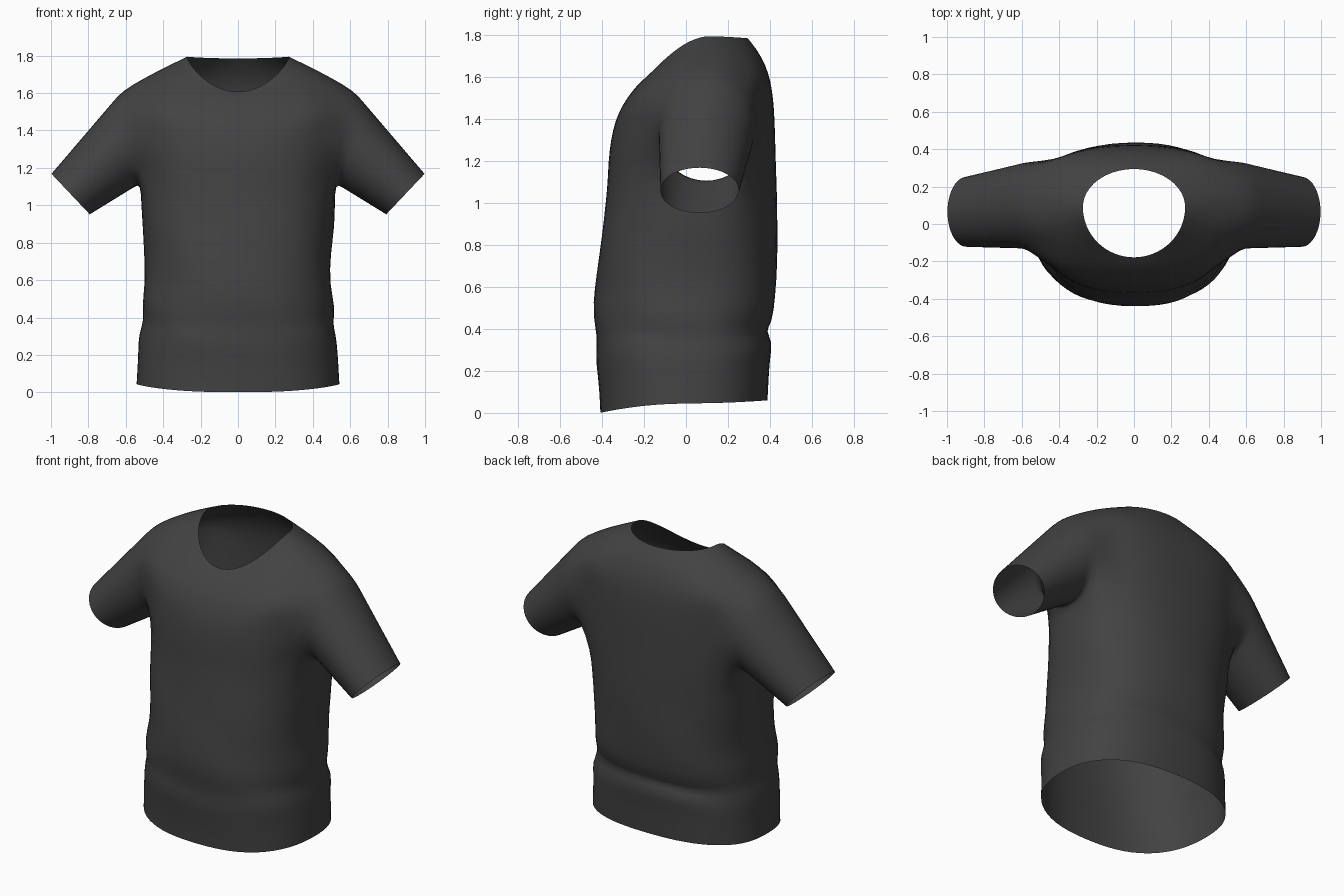
import bpy, bmesh, math
from mathutils import Vector

if "Cube" in bpy.data.objects:
    bpy.data.objects.remove(bpy.data.objects["Cube"])

SEG = 32
fabric = bpy.data.materials.new("charcoal fabric")
fabric.diffuse_color = (0.055, 0.055, 0.056, 1)
fabric.use_nodes = True
fabric.node_tree.nodes["Principled BSDF"].inputs["Base Color"].default_value = fabric.diffuse_color

# Body rings: half width, side y, front y, back y, side z, front z, back z
RINGS = [
    (0.545, 0.00, -0.41, 0.39, 0.045, 0.00, 0.06),
    (0.54, 0.00, -0.415, 0.395, 0.13, 0.11, 0.15),
    (0.535, 0.00, -0.425, 0.40, 0.22, 0.20, 0.25),
    (0.53, 0.00, -0.435, 0.415, 0.31, 0.29, 0.33),
    (0.505, 0.00, -0.425, 0.375, 0.38, 0.36, 0.385),
    (0.52, 0.01, -0.445, 0.415, 0.46, 0.46, 0.43),
    (0.495, 0.02, -0.435, 0.43, 0.58, 0.58, 0.56),
    (0.50, 0.03, -0.42, 0.435, 0.73, 0.73, 0.73),
    (0.515, 0.05, -0.40, 0.435, 0.88, 0.88, 0.90),
    (0.52, 0.07, -0.385, 0.435, 1.01, 1.00, 1.05),
    (0.54, 0.10, -0.375, 0.43, 1.12, 1.10, 1.17),   # armpit
    (0.55, 0.10, -0.372, 0.427, 1.25, 1.20, 1.28),
    (0.56, 0.10, -0.36, 0.424, 1.37, 1.30, 1.39),
    (0.58, 0.10, -0.34, 0.418, 1.49, 1.39, 1.49),
    (0.62, 0.10, -0.305, 0.405, 1.61, 1.465, 1.58),  # shoulder tip
    (0.50, 0.10, -0.26, 0.38, 1.685, 1.53, 1.66),
    (0.38, 0.10, -0.215, 0.34, 1.745, 1.58, 1.73),
    (0.275, 0.09, -0.18, 0.295, 1.795, 1.605, 1.785),  # neckline
]
ARMPIT, SHOULDER, HALF = 10, 14, 3


def spow(v, e):
    return math.copysign(abs(v) ** e, v)


def body_point(row, i):
    a, ys, yf, yb, zs, zf, zb = RINGS[row]
    t = 2 * math.pi * i / SEG
    c, s = math.cos(t), math.sin(t)
    e = 0.82 if row < SHOULDER else 0.82 + 0.06 * (row - SHOULDER)
    y_end, z_end = (yf, zf) if s < 0 else (yb, zb)
    x = a * spow(c, e)
    y = ys + (y_end - ys) * abs(s) ** e
    z = zs + (z_end - zs) * abs(s) ** 1.6
    # soft cloth folds around the waist
    if 2 < row < 9:
        k = 1 + 0.012 * math.sin(5 * t + 1.7 * row)
        x, y = x * k, y * k
        z += 0.012 * math.sin(3 * t + row)
    return Vector((x, y, z))


def sleeve_point(side, angle, f):
    """Point on a sleeve ring; f = 0 at the armhole, 1 at the cuff."""
    centre = Vector((0.57, 0.10, 1.365)).lerp(Vector((0.895, 0.065, 1.06)), f)
    up = Vector((0.05, 0, 0.25)).lerp(Vector((0.104, 0, 0.11)), f)
    half = 0.235 + (0.19 - 0.235) * f
    p = centre + up * math.sin(angle) + Vector((0, half, 0)) * math.cos(angle)
    return Vector((p.x * side, p.y, p.z))


bm = bmesh.new()
grid = [[bm.verts.new(body_point(r, i)) for i in range(SEG)] for r in range(len(RINGS))]


def in_armhole(r, i):
    if not ARMPIT <= r < SHOULDER:
        return False
    return any((i - c + HALF) % SEG < 2 * HALF for c in (0, SEG // 2))


# Body with the armholes left open
for r in range(len(RINGS) - 1):
    for i in range(SEG):
        if not in_armhole(r, i):
            j = (i + 1) % SEG
            bm.faces.new((grid[r][i], grid[r][j], grid[r + 1][j], grid[r + 1][i]))

# Sleeves grown out of the armhole edges
for side in (1, -1):
    def col(k):
        return k % SEG if side > 0 else (SEG // 2 - k) % SEG
    loop = [grid[ARMPIT][col(k)] for k in range(0, HALF + 1)]
    loop += [grid[r][col(HALF)] for r in range(ARMPIT + 1, SHOULDER)]
    loop += [grid[SHOULDER][col(k)] for k in range(HALF, -HALF - 1, -1)]
    loop += [grid[r][col(-HALF)] for r in range(SHOULDER - 1, ARMPIT, -1)]
    loop += [grid[ARMPIT][col(k)] for k in range(-HALF, 0)]
    n = len(loop)
    angles = [-math.pi / 2 + 2 * math.pi * k / n for k in range(n)]
    for v, a in zip(loop, angles):
        v.co = sleeve_point(side, a, 0)
    previous = loop
    for f in (0.12, 0.35, 0.6, 0.85, 1.0):
        ring = [bm.verts.new(sleeve_point(side, a, f)) for a in angles]
        for k in range(n):
            m = (k + 1) % n
            bm.faces.new((previous[k], previous[m], ring[m], ring[k]))
        previous = ring

bmesh.ops.delete(bm, geom=[v for v in bm.verts if not v.link_faces], context='VERTS')
bmesh.ops.recalc_face_normals(bm, faces=bm.faces[:])
# keep the outside of the cloth facing out
bm.normal_update()
front = min(bm.faces, key=lambda q: q.calc_center_median().y)
if front.normal.y > 0:
    bmesh.ops.reverse_faces(bm, faces=bm.faces[:])
for q in bm.faces:
    q.smooth = True

mesh = bpy.data.meshes.new("shirt")
bm.to_mesh(mesh)
bm.free()
mesh.materials.append(fabric)
shirt = bpy.data.objects.new("shirt", mesh)
bpy.context.collection.objects.link(shirt)
smooth = shirt.modifiers.new("smooth cloth", 'SUBSURF')
smooth.levels = smooth.render_levels = 1
